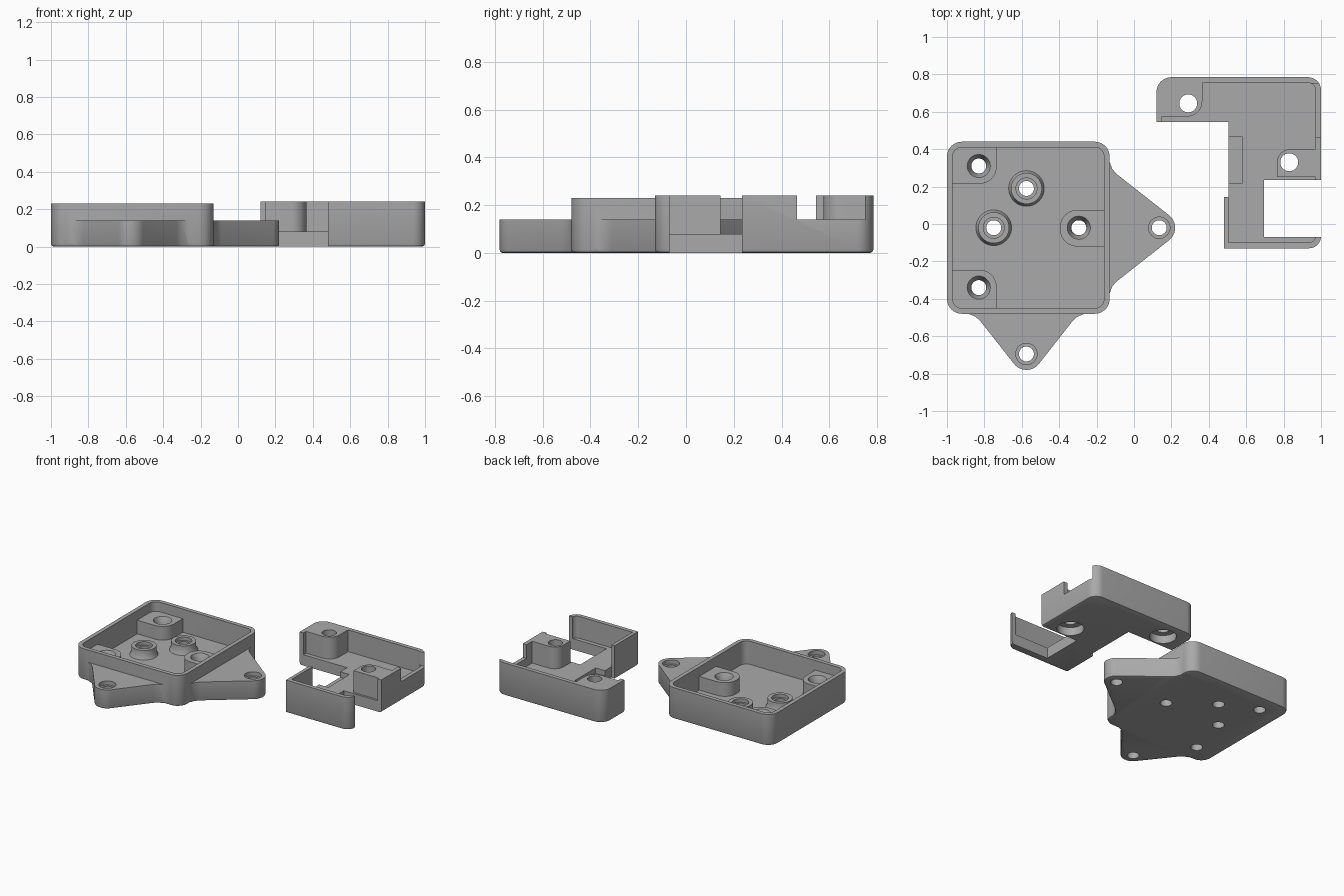
import bpy, bmesh
from math import cos, sin, pi, radians

old = bpy.data.objects.get("Cube")
if old:
    bpy.data.objects.remove(old, do_unlink=True)

grey = bpy.data.materials.new("plain grey")
grey.use_nodes = True
grey.diffuse_color = (0.4, 0.4, 0.4, 1)
grey.node_tree.nodes["Principled BSDF"].inputs["Base Color"].default_value = (0.4, 0.4, 0.4, 1)


def arc(cx, cy, r, a0, a1, n=10):
    return [(cx + r * cos(radians(a0 + (a1 - a0) * i / n)),
             cy + r * sin(radians(a0 + (a1 - a0) * i / n))) for i in range(n + 1)]


def rounded(x0, y0, x1, y1, sw=0, se=0, ne=0, nw=0):
    """Rectangle outline with its own radius at each corner."""
    pts = []
    for x, y, dx, dy, r, a in ((x0, y0, 1, 1, sw, 180), (x1, y0, -1, 1, se, 270),
                               (x1, y1, -1, -1, ne, 0), (x0, y1, 1, -1, nw, 90)):
        pts += arc(x + dx * r, y + dy * r, r, a, a + 90) if r else [(x, y)]
    return pts


def make_object(name, bm):
    bmesh.ops.recalc_face_normals(bm, faces=bm.faces)
    mesh = bpy.data.meshes.new(name)
    bm.to_mesh(mesh)
    bm.free()
    mesh.materials.append(grey)
    obj = bpy.data.objects.new(name, mesh)
    bpy.context.collection.objects.link(obj)
    return obj


def prism(name, pts, z0, z1, chamfer=0):
    """Extruded outline, optionally chamfered along its lower rim."""
    bm = bmesh.new()
    base = bm.faces.new([bm.verts.new((x, y, z0)) for x, y in pts])
    top = bmesh.ops.extrude_face_region(bm, geom=[base], use_keep_orig=True)["geom"]
    for v in top:
        if isinstance(v, bmesh.types.BMVert):
            v.co.z = z1
    if chamfer:
        rim = [e for e in bm.edges if all(abs(v.co.z - z0) < 1e-5 for v in e.verts)]
        bmesh.ops.bevel(bm, geom=rim, offset=chamfer, segments=2, profile=0.5,
                        affect='EDGES')
    return make_object(name, bm)


def box(name, x0, x1, y0, y1, z0, z1):
    return prism(name, rounded(x0, y0, x1, y1), z0, z1)


def cone(name, x, y, z0, z1, r0, r1):
    bm = bmesh.new()
    bmesh.ops.create_cone(bm, cap_ends=True, segments=40, radius1=r0, radius2=r1,
                          depth=z1 - z0)
    bmesh.ops.translate(bm, verts=bm.verts, vec=(x, y, (z0 + z1) / 2))
    return make_object(name, bm)


def combine(body, operation, *others):
    """Apply a boolean for each helper, then delete the helper."""
    for other in others:
        mod = body.modifiers.new("shape", 'BOOLEAN')
        mod.operation, mod.object, mod.solver = operation, other, 'EXACT'
        bpy.context.view_layer.objects.active = body
        bpy.ops.object.modifier_apply(modifier=mod.name)
        bpy.data.objects.remove(other, do_unlink=True)


def ear(name, tip, depth, turn):
    """Pointed mounting ear with rounded tip and flared root."""
    r, ux, uy = 0.085, 0.618, 0.786
    tilt = 51.8
    lateral = r * uy + (depth - 0.04 + r * ux) * ux / uy
    side = [(-depth + 0.04, lateral), (-depth + 0.015, lateral + 0.027),
            (-depth, lateral + 0.065), (-depth - 0.06, lateral + 0.065)]
    pts = arc(0, 0, r, -tilt, tilt, 14) + side + [(x, -y) for x, y in reversed(side)]
    c, s = cos(turn), sin(turn)
    return prism(name, [(tip[0] + x * c - y * s, tip[1] + x * s + y * c) for x, y in pts],
                 0, 0.14, 0.012)


def finish(obj):
    bpy.ops.object.select_all(action='DESELECT')
    obj.select_set(True)
    bpy.context.view_layer.objects.active = obj
    bpy.ops.object.shade_smooth_by_angle(angle=radians(30))


# Tray shell with two mounting ears
FLOOR = 0.06
ears = ((0.135, -0.02), (-0.575, -0.695))
tray = prism("tray", rounded(-1, -0.48, -0.13, 0.44, *[0.08] * 4), 0, 0.23, 0.015)
combine(tray, 'UNION', ear("side_ear", ears[0], 0.265, 0),
        ear("front_ear", ears[1], 0.215, -pi / 2))
combine(tray, 'DIFFERENCE',
        prism("cavity", rounded(-0.97, -0.45, -0.16, 0.41, *[0.05] * 4), FLOOR, 0.5))

# Tray posts against the walls
posts = ((-0.83, 0.31), (-0.83, -0.34), (-0.295, -0.02))
combine(tray, 'UNION',
        prism("rear_post", rounded(-0.985, 0.215, -0.735, 0.425, se=0.09, nw=0.05), 0.03, 0.16),
        prism("front_post", rounded(-0.985, -0.465, -0.735, -0.245, ne=0.09, sw=0.05), 0.03, 0.16),
        prism("side_post", rounded(-0.395, -0.12, -0.145, 0.075, sw=0.09, nw=0.09), 0.03, 0.16))

# Round standoffs with flared feet
standoffs = ((-0.575, 0.19), (-0.75, -0.02))
for x, y in standoffs:
    combine(tray, 'UNION', cone("foot", x, y, 0.04, 0.085, 0.105, 0.083),
            cone("standoff", x, y, 0.03, 0.125, 0.083, 0.083))

# Tray screw holes: countersunk in posts, counterbored elsewhere
for x, y in posts + standoffs + ears:
    combine(tray, 'DIFFERENCE', cone("hole", x, y, -0.1, 0.4, 0.04, 0.04))
for x, y in posts:
    combine(tray, 'DIFFERENCE', cone("sink", x, y, 0.11, 0.165, 0.04, 0.064))
for x, y in standoffs:
    combine(tray, 'DIFFERENCE', cone("bore", x, y, 0.1, 0.2, 0.056, 0.056))
for x, y in ears:
    combine(tray, 'DIFFERENCE', cone("bore", x, y, 0.11, 0.2, 0.057, 0.057))
finish(tray)

# Cover shell, hollowed and cut to a stepped outline
cover = prism("cover", rounded(0.12, -0.13, 1, 0.785, 0, 0.065, 0.07, 0.08), 0, 0.24, 0.015)
combine(cover, 'DIFFERENCE',
        prism("upper_cavity", rounded(0.15, 0.4, 0.97, 0.755, ne=0.04, nw=0.05), 0.08, 0.5),
        prism("lower_cavity", rounded(0.505, -0.1, 0.97, 0.6, se=0.035), 0.08, 0.5),
        box("outer_step", 0, 0.48, -0.5, 0.545, -0.1, 0.5),
        box("edge_step", 0.4, 0.505, 0.145, 0.545, -0.1, 0.5),
        box("side_opening", 0.695, 1.2, -0.07, 0.235, -0.1, 0.5),
        box("wall_notch", 0.9, 1.2, 0.465, 0.75, 0.14, 0.5),
        box("floor_recess", 0.45, 0.58, 0.22, 0.465, 0.04, 0.5))

# Cover posts with screw holes and wide recesses below
combine(cover, 'UNION',
        prism("rear_post", rounded(0.135, 0.575, 0.365, 0.77, se=0.08, nw=0.08), 0.06, 0.24),
        prism("side_post", rounded(0.765, 0.25, 0.985, 0.4, nw=0.07), 0.06, 0.24))
for x, y in ((0.29, 0.645), (0.83, 0.33)):
    combine(cover, 'DIFFERENCE', cone("hole", x, y, -0.1, 0.4, 0.048, 0.048),
            cone("recess", x, y, -0.1, 0.06, 0.09, 0.09))
finish(cover)
